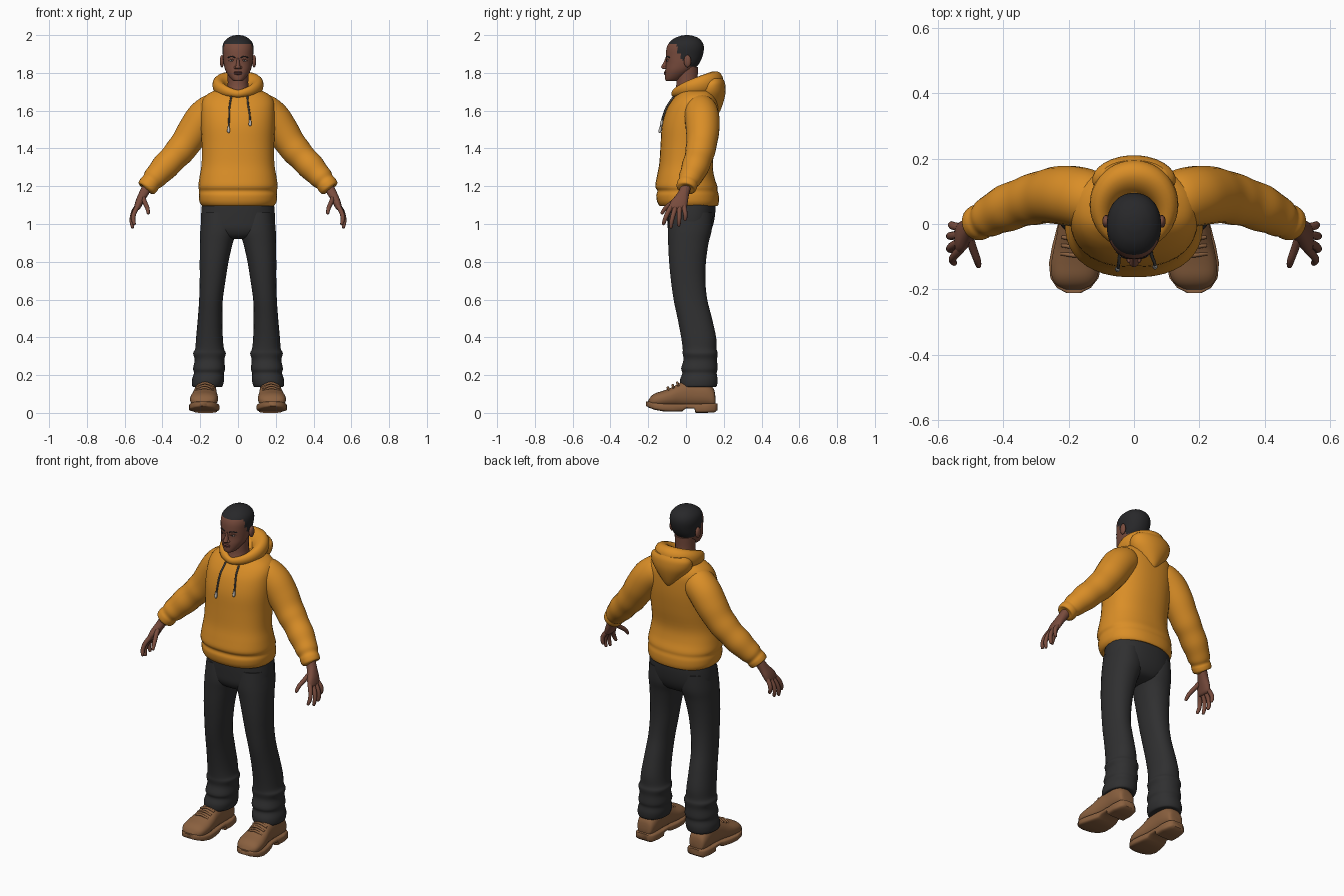
import bpy, bmesh, math
from mathutils import Vector as V
from mathutils.bvhtree import BVHTree


def material(name, rgb):
    m = bpy.data.materials.new(name)
    m.diffuse_color = (*rgb, 1)
    return m


SKIN = material("brown skin", (0.19, 0.072, 0.047))
LIP = material("lip", (0.15, 0.05, 0.04))
HAIR = material("black hair", (0.021, 0.021, 0.023))
ORANGE = material("orange cloth", (0.70, 0.27, 0.02))
TROUSER = material("charcoal cloth", (0.029, 0.029, 0.030))
LEATHER = material("tan leather", (0.255, 0.118, 0.05))
CORD = material("grey cord", (0.09, 0.085, 0.08))
PALE = material("pale grey", (0.5, 0.48, 0.45))


def spline(a, b, c, d, t):
    return 0.5 * (2 * b + (c - a) * t + (2 * a - 5 * b + 4 * c - d) * t * t
                  + (3 * b - a - 3 * c + d) * t ** 3)


def loft(name, rings, mat, n=24, steps=4, p=1.0, closed=False, mirror=False):
    """Skin through rings of (centre, half axis u, half axis v)."""
    k, dense = len(rings), []
    for i in range(k if closed else k - 1):
        idx = [i - 1, i, i + 1, i + 2]
        idx = [j % k if closed else min(max(j, 0), k - 1) for j in idx]
        for s in range(steps):
            dense.append([spline(*(rings[j][q] for j in idx), s / steps) for q in range(3)])
    if not closed:
        dense.append(rings[-1])
    bm, loops = bmesh.new(), []
    for c, u, v in dense:
        row = []
        for i in range(n):
            a = 2 * math.pi * (i + 0.5) / n
            x, y = math.cos(a), math.sin(a)
            x, y = (math.copysign(abs(w) ** p, w) for w in (x, y))
            row.append(bm.verts.new(c + u * x + v * y))
        loops.append(row)
    pairs = list(zip(loops, loops[1:])) + ([(loops[-1], loops[0])] if closed else [])
    for r, q in pairs:
        for i in range(n):
            bm.faces.new((r[i], r[(i + 1) % n], q[(i + 1) % n], q[i]))
    if not closed:
        bm.faces.new(loops[0])
        bm.faces.new(loops[-1])
    bmesh.ops.recalc_face_normals(bm, faces=bm.faces)
    me = bpy.data.meshes.new(name)
    bm.to_mesh(me)
    bm.free()
    me.materials.append(mat)
    me.shade_smooth()
    me.set_sharp_from_angle(angle=math.radians(50))
    ob = bpy.data.objects.new(name, me)
    bpy.context.collection.objects.link(ob)
    if mirror:
        ob.modifiers.new("mirror", 'MIRROR').use_mirror_merge = False
    return ob


def level(rows):
    """Horizontal rings from (z, x0, x1, y0, y1)."""
    return [(V(((a + b) / 2, (c + d) / 2, z)), V(((b - a) / 2, 0, 0)), V((0, (d - c) / 2, 0)))
            for z, a, b, c, d in rows]


def sym(rows):
    return level([(z, -w, w, a, b) for z, w, a, b in rows])


def tube(name, pts, mat, n=12, steps=4, mirror=False):
    """Round tube through (x, y, z, radius)."""
    rings = []
    for i, q in enumerate(pts):
        t = (V(pts[min(i + 1, len(pts) - 1)][:3]) - V(pts[max(i - 1, 0)][:3])).normalized()
        u = t.cross(V((0, 1, 0))).normalized()
        rings.append((V(q[:3]), u * q[3], t.cross(u) * q[3]))
    return loft(name, rings, mat, n, steps, mirror=mirror)


def blob(name, c, r, mat, mirror=False, n=12):
    rows = []
    for i in range(9):
        a = math.pi * (0.02 + 0.96 * i / 8)
        rows.append((V(c) - V((0, 0, r[2] * math.cos(a))), V((r[0] * math.sin(a), 0, 0)),
                     V((0, r[1] * math.sin(a), 0))))
    return loft(name, rows, mat, n, 1, mirror=mirror)


def front_y(ob):
    """Front surface lookup, y at a given x and z."""
    me = ob.data
    tree = BVHTree.FromPolygons([v.co for v in me.vertices], [p.vertices for p in me.polygons])
    return lambda x, z: tree.ray_cast(V((x, -2, z)), V((0, 1, 0)))[0].y


# Hoodie body with a ribbed waistband
body = loft("hoodie_body", sym([
    (1.115, .16, -.11, .14), (1.095, .185, -.135, .165), (1.115, .203, -.152, .174),
    (1.15, .208, -.158, .174), (1.175, .206, -.152, .168), (1.20, .211, -.163, .166),
    (1.25, .204, -.155, .15), (1.32, .193, -.142, .142), (1.42, .192, -.135, .158),
    (1.52, .196, -.128, .170), (1.60, .196, -.106, .172), (1.65, .190, -.078, .168),
    (1.685, .165, -.05, .155), (1.71, .115, -.03, .14), (1.725, .06, .0, .11)]),
    ORANGE, 40, 4, 0.86)

# Sleeves with gathered cuffs
tube("sleeve", [
    (.08, .07, 1.63, .062), (.13, .075, 1.605, .088), (.185, .085, 1.56, .092),
    (.235, .088, 1.49, .088), (.275, .083, 1.43, .081), (.31, .075, 1.385, .079),
    (.345, .065, 1.347, .073), (.385, .05, 1.305, .073), (.42, .034, 1.267, .065),
    (.445, .02, 1.24, .061), (.46, .012, 1.222, .053), (.472, .006, 1.207, .055),
    (.485, 0, 1.188, .05), (.488, 0, 1.185, .03)], ORANGE, 24, 4, mirror=True)

# Hood: thick collar ring plus the bag hanging at the back
ring = []
for i in range(16):
    a = 2 * math.pi * i / 16
    f = (1 - math.cos(a)) / 2
    d = V((math.sin(a), -math.cos(a), 0))
    rx, rz = .018 + .037 * f, .02 + .05 * f ** .8
    ring.append((V((.097 * d.x, .04 + .1 * d.y, 1.69 + .05 * f ** .6)),
                 d * rx, V((0, 0, rz)) + d * .015 * f))
loft("hood_collar", ring, ORANGE, 16, 3, closed=True)
loft("hood_bag", sym([(1.575, .015, .12, .165), (1.60, .045, .08, .182), (1.65, .09, .05, .2),
                      (1.70, .122, .05, .21), (1.745, .125, .07, .207), (1.77, .10, .1, .195)]),
     ORANGE, 28, 4)

# Drawstrings lying on the chest
chest = front_y(body)
for side, path in (("left", [(-.035, 1.675), (-.045, 1.62), (-.047, 1.56), (-.05, 1.505)]),
                   ("right", [(.05, 1.675), (.054, 1.63), (.062, 1.58), (.064, 1.54)])):
    pts = [(x, chest(x, z) - .008, z, .005) for x, z in path]
    tube(side + "_drawstring", pts, CORD, 8)
    x, y, z, r = pts[-1]
    tube(side + "_drawstring_tip", [(x, y, z + .01, .006), (x, y - .004, z - .014, .008),
                                    (x, y - .004, z - .022, .004)], PALE, 8)

# Trousers
loft("trouser_hips", sym([(1.16, .185, -.10, .15), (1.09, .193, -.102, .157), (1.02, .196, -.1, .15),
                          (.97, .185, -.095, .135), (.935, .13, -.075, .11), (.92, .06, -.04, .07)]),
     TROUSER, 32, 4, 0.85)
loft("trouser_leg", level([
    (1.06, .02, .19, -.09, .14), (.97, .006, .2, -.097, .137), (.90, .027, .202, -.095, .12),
    (.80, .05, .203, -.09, .106), (.70, .066, .203, -.08, .103), (.60, .08, .206, -.066, .113),
    (.50, .083, .213, -.045, .138), (.40, .08, .222, -.026, .16), (.34, .074, .227, -.018, .162),
    (.315, .064, .238, -.018, .168), (.28, .072, .23, -.014, .165), (.235, .068, .238, -.026, .168),
    (.21, .074, .234, -.02, .163), (.175, .073, .244, -.032, .168), (.14, .083, .242, -.03, .162),
    (.138, .10, .225, -.01, .14)]), TROUSER, 28, 4, 0.9, mirror=True)


# Shoes: sections from heel to toe as (y, half width, bottom, top)
def sections(rows):
    return [(V((.172 - .06 * y if y < 0 else .172, y, (a + b) / 2)), V((w, 0, 0)), V((0, 0, (b - a) / 2)))
            for y, w, a, b in rows]


loft("shoe_upper", sections([
    (.155, .03, .04, .09), (.145, .048, .03, .13), (.10, .058, .03, .17), (.03, .058, .03, .178),
    (-.03, .062, .03, .16), (-.075, .069, .03, .135), (-.12, .074, .03, .118), (-.16, .07, .03, .105),
    (-.185, .055, .035, .088), (-.2, .025, .045, .065)]), LEATHER, 24, 4, 0.85, mirror=True)
loft("shoe_sole", sections([
    (.167, .035, .015, .05), (.15, .056, .002, .052), (.10, .064, 0, .05), (.05, .062, 0, .048),
    (.045, .061, .022, .048), (.0, .061, .024, .047), (-.02, .065, .008, .047), (-.07, .075, .006, .048),
    (-.12, .081, .008, .05), (-.165, .074, .016, .055), (-.195, .052, .027, .06), (-.211, .022, .036, .06)]),
    LEATHER, 20, 1, 0.4, mirror=True)
for i, (y, z) in enumerate(((-.04, .156), (-.065, .143), (-.09, .131))):
    x = .172 - .06 * y
    tube("shoe_lace_%d" % (i + 1), [(x - .045, y, z - .014, .006), (x, y - .006, z + .003, .007),
                                   (x + .045, y, z - .014, .006)], LEATHER, 8, mirror=True)

# Neck and head
loft("neck", sym([(1.64, .075, -.045, .08), (1.69, .066, -.062, .075), (1.73, .056, -.053, .066),
                  (1.77, .055, -.05, .062), (1.83, .058, -.05, .065)]), SKIN, 24, 4)
head = loft("head", sym([
    (1.757, .015, -.10, -.06), (1.762, .03, -.109, -.035), (1.785, .05, -.111, .0),
    (1.815, .067, -.110, .04), (1.85, .076, -.106, .07), (1.89, .080, -.107, .088),
    (1.93, .083, -.103, .095), (1.96, .076, -.089, .088), (1.983, .056, -.062, .068),
    (1.996, .03, -.028, .037), (2.0, .006, 0, .012)]), SKIN, 56, 7, 0.93)
# Hair: faces above a hairline that drops at the temples and behind the ears
head.data.materials.append(HAIR)
for f in head.data.polygons:
    y = f.center.y
    line = 1.952 if y < -.047 else 1.9 if y < -.025 else 1.865 if y < .012 else 1.832
    f.material_index = int(f.center.z > line)

# Face
face = front_y(head)
e = face(.033, 1.865)
blob("eye_white", (.033, e + .001, 1.864), (.012, .004, .0045), PALE, True)
blob("iris", (.033, e - .0015, 1.864), (.005, .003, .0045), HAIR, True)
tube("upper_eyelid", [(.018, face(.018, 1.867) - .001, 1.866, .002), (.033, e - .002, 1.871, .003),
                      (.049, face(.049, 1.867) - .001, 1.866, .002)], SKIN, 8, mirror=True)
tube("eyebrow", [(x, face(x, z) + .0005, z, .0032)
                 for x, z in ((.014, 1.881), (.034, 1.887), (.054, 1.881))], HAIR, 8, mirror=True)
loft("nose", sym([(1.88, .006, -.109, -.09), (1.86, .008, -.117, -.09), (1.838, .012, -.129, -.09),
                  (1.828, .016, -.132, -.09), (1.82, .012, -.122, -.09)]), SKIN, 16, 4)
blob("nostril_wing", (.014, -.111, 1.828), (.008, .009, .008), SKIN, True)
blob("upper_lip", (0, -.110, 1.803), (.024, .008, .0055), LIP)
blob("lower_lip", (0, -.109, 1.795), (.021, .008, .0055), LIP)
blob("ear", (.085, .008, 1.862), (.012, .02, .033), SKIN, True)

# Hands
loft("palm", [(V(c), V((t, 0, t * .5)), V((0, w, 0))) for c, t, w in (
    ((.475, .0, 1.205), .024, .03), ((.492, -.008, 1.175), .023, .029), ((.508, -.022, 1.145), .021, .036),
    ((.523, -.036, 1.115), .019, .046), ((.534, -.044, 1.087), .015, .046), ((.539, -.046, 1.077), .008, .036))],
    SKIN, 16, 4, 0.85, mirror=True)
for name, pts in (
        ("thumb", [(.505, -.035, 1.145), (.492, -.075, 1.112), (.48, -.108, 1.085), (.475, -.127, 1.058)]),
        ("index_finger", [(.53, -.076, 1.095), (.548, -.096, 1.062), (.555, -.11, 1.028), (.549, -.12, 1.0)]),
        ("middle_finger", [(.533, -.055, 1.09), (.555, -.067, 1.052), (.563, -.076, 1.015), (.558, -.08, .983)]),
        ("ring_finger", [(.535, -.033, 1.09), (.556, -.036, 1.055), (.563, -.037, 1.02), (.557, -.038, .993)]),
        ("little_finger", [(.533, -.011, 1.095), (.552, -.006, 1.068), (.557, -.003, 1.045), (.552, -.004, 1.022)])):
    radii = (.0135, .0125, .0115, .0085)
    q = [(*c, r) for c, r in zip(pts, radii)]
    end = V(pts[-1]) + (V(pts[-1]) - V(pts[-2])).normalized() * .006
    tube(name, q + [(*end, .003)], SKIN, 10, 3, mirror=True)
